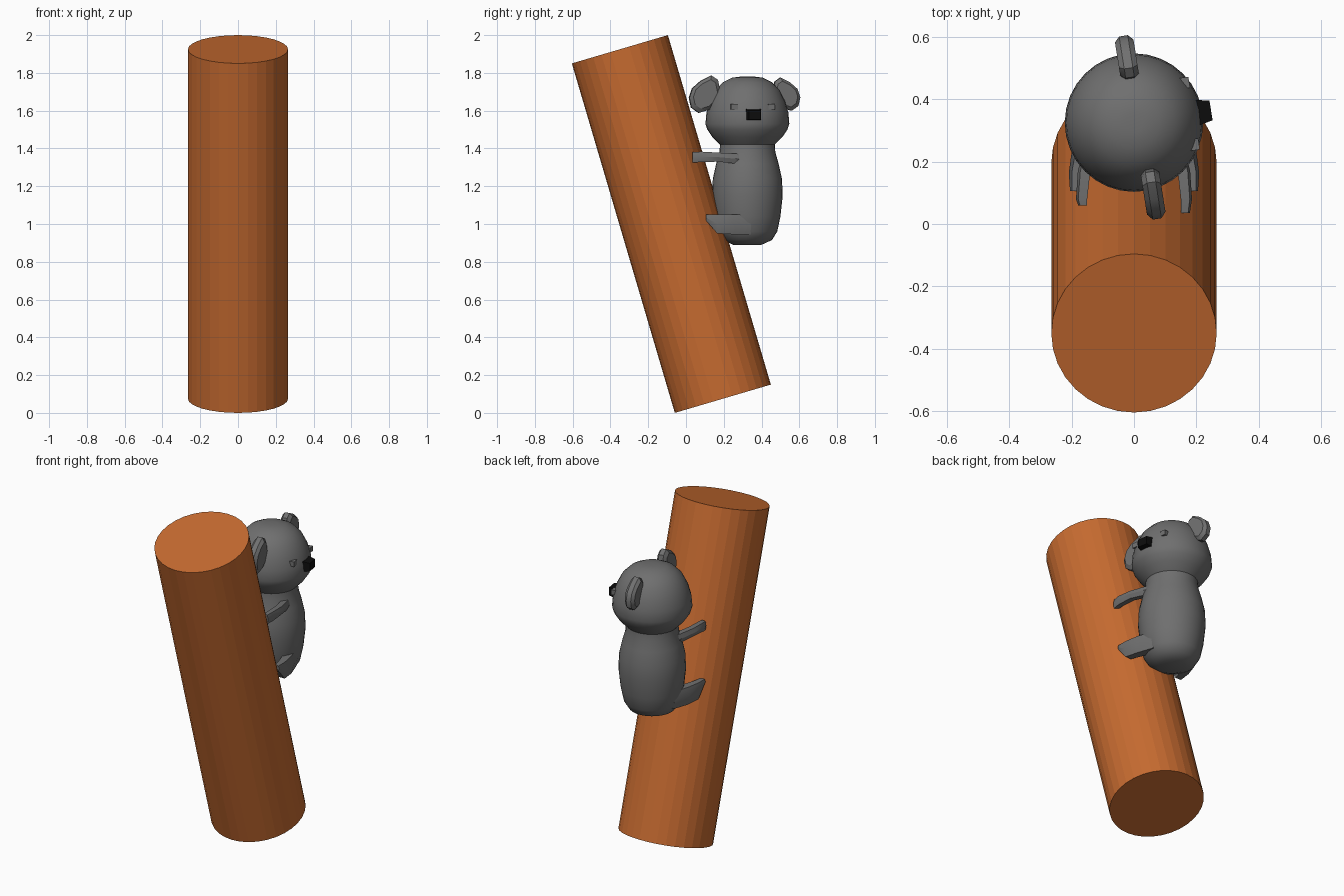
import bpy, bmesh, math
from mathutils import Vector, Matrix

if "Cube" in bpy.data.objects:
    bpy.data.objects.remove(bpy.data.objects["Cube"])


def material(name, rgb):
    m = bpy.data.materials.new(name)
    m.diffuse_color = (*rgb, 1)
    m.use_nodes = True
    m.node_tree.nodes["Principled BSDF"].inputs["Base Color"].default_value = m.diffuse_color
    return m


BARK = material("orange brown bark", (0.57, 0.147, 0.03))
FUR = material("grey fur", (0.16, 0.16, 0.16))
BLACK = material("black", (0.004, 0.004, 0.004))

CENTRE = Vector((0, 0.325, 0))                       # body axis
FACE = Matrix.Translation(CENTRE) @ Matrix.Rotation(math.radians(9), 4, 'Z')


def finish(name, bm, mat, smooth=None):
    bmesh.ops.recalc_face_normals(bm, faces=bm.faces)
    me = bpy.data.meshes.new(name)
    bm.to_mesh(me)
    bm.free()
    me.materials.append(mat)
    ob = bpy.data.objects.new(name, me)
    bpy.context.collection.objects.link(ob)
    if smooth:
        bpy.ops.object.select_all(action='DESELECT')
        ob.select_set(True)
        bpy.context.view_layer.objects.active = ob
        bpy.ops.object.shade_smooth_by_angle(angle=math.radians(smooth))
    return ob


def loft(name, rings, mat, smooth=None):
    """Skin a list of equal-length point rings and cap both ends."""
    bm = bmesh.new()
    rows = [[bm.verts.new(p) for p in ring] for ring in rings]
    n = len(rows[0])
    for a, b in zip(rows, rows[1:]):
        for i in range(n):
            j = (i + 1) % n
            bm.faces.new((a[i], a[j], b[j], b[i]))
    bm.faces.new(rows[0][::-1])
    bm.faces.new(rows[-1])
    return finish(name, bm, mat, smooth)


# leaning trunk
low, high = Vector((0, 0.195, 0.075)), Vector((0, -0.35, 1.925))
axis = high - low
bm = bmesh.new()
bmesh.ops.create_cone(bm, cap_ends=True, segments=32, radius1=0.265, radius2=0.265,
                      depth=axis.length,
                      matrix=Matrix.Translation((low + high) / 2)
                      @ axis.to_track_quat('Z', 'Y').to_matrix().to_4x4())
finish("trunk", bm, BARK)

# body and head, turned around one upright axis
profile = [(0.075, 0.89), (0.13, 0.915), (0.158, 0.96), (0.175, 1.04), (0.187, 1.15),
           (0.183, 1.24), (0.165, 1.32), (0.148, 1.38), (0.145, 1.42), (0.185, 1.46),
           (0.212, 1.50), (0.222, 1.53), (0.217, 1.59), (0.20, 1.65), (0.17, 1.71),
           (0.13, 1.75), (0.08, 1.775), (0.03, 1.781)]
loft("body_and_head",
     [[CENTRE + Vector((r * math.cos(k * math.tau / 32), r * math.sin(k * math.tau / 32), z))
       for k in range(32)] for r, z in profile], FUR, 40)

# ears: bean outline with narrowed faces front and back
outline = [(0.13, 1.68), (0.145, 1.755), (0.175, 1.775), (0.225, 1.75), (0.265, 1.715),
           (0.28, 1.67), (0.27, 1.625), (0.235, 1.60), (0.185, 1.615), (0.16, 1.64)]
for side, size, fwd, name in ((-1, 1.13, 0.025, "near_ear"), (1, 1.0, 0.01, "far_ear")):
    rings = []
    for x, s in ((-0.03, 0.78), (-0.014, 1), (0.014, 1), (0.03, 0.78)):
        rings.append([FACE @ Vector((x + fwd, side * (0.205 + (v - 0.205) * s) * size,
                                     1.69 + (z - 1.69) * s * size)) for v, z in outline])
    loft(name, rings, FUR, 35)


def box(name, x0, x1, y, z, h0, h1, mat):
    """Block on the face, tapering from half size h0 to h1."""
    loft(name, [[FACE @ Vector((x, y + a * h[0], z + b * h[1]))
                 for a, b in ((-1, -1), (1, -1), (1, 1), (-1, 1))]
                for x, h in ((x0, h0), (x1, h1))], mat)


# nose and eyes
box("nose", 0.19, 0.25, 0.0, 1.578, (0.044, 0.032), (0.032, 0.024), BLACK)
for s in (-1, 1):
    box("eye", 0.16, 0.195, s * 0.1, 1.62, (0.018, 0.015), (0.018, 0.015), FUR)


def limb(name, sections, side):
    """Sections: x, y, half thickness, bottom z, top z."""
    loft(name, [[Vector((side * (x + a * t), y, z))
                 for a, z in ((-1, z0), (0.6, z0), (1, (z0 + z1) / 2), (0.6, z1), (-1, z1))]
                for x, y, t, z0, z1 in sections], FUR, 30)


# arms and legs gripping the trunk
for side in (-1, 1):
    limb("arm", [(0.125, 0.30, 0.022, 1.315, 1.37), (0.16, 0.17, 0.02, 1.33, 1.378),
                 (0.168, 0.08, 0.018, 1.328, 1.383),
                 (0.165, 0.035 if side > 0 else 0.06, 0.014, 1.325, 1.38)], side)
    limb("leg", [(0.13, 0.345, 0.035, 0.945, 1.05), (0.165, 0.25, 0.032, 0.945, 1.05),
                 (0.185, 0.165, 0.024, 0.95, 1.05), (0.19, 0.105, 0.015, 1.02, 1.05)], side)
